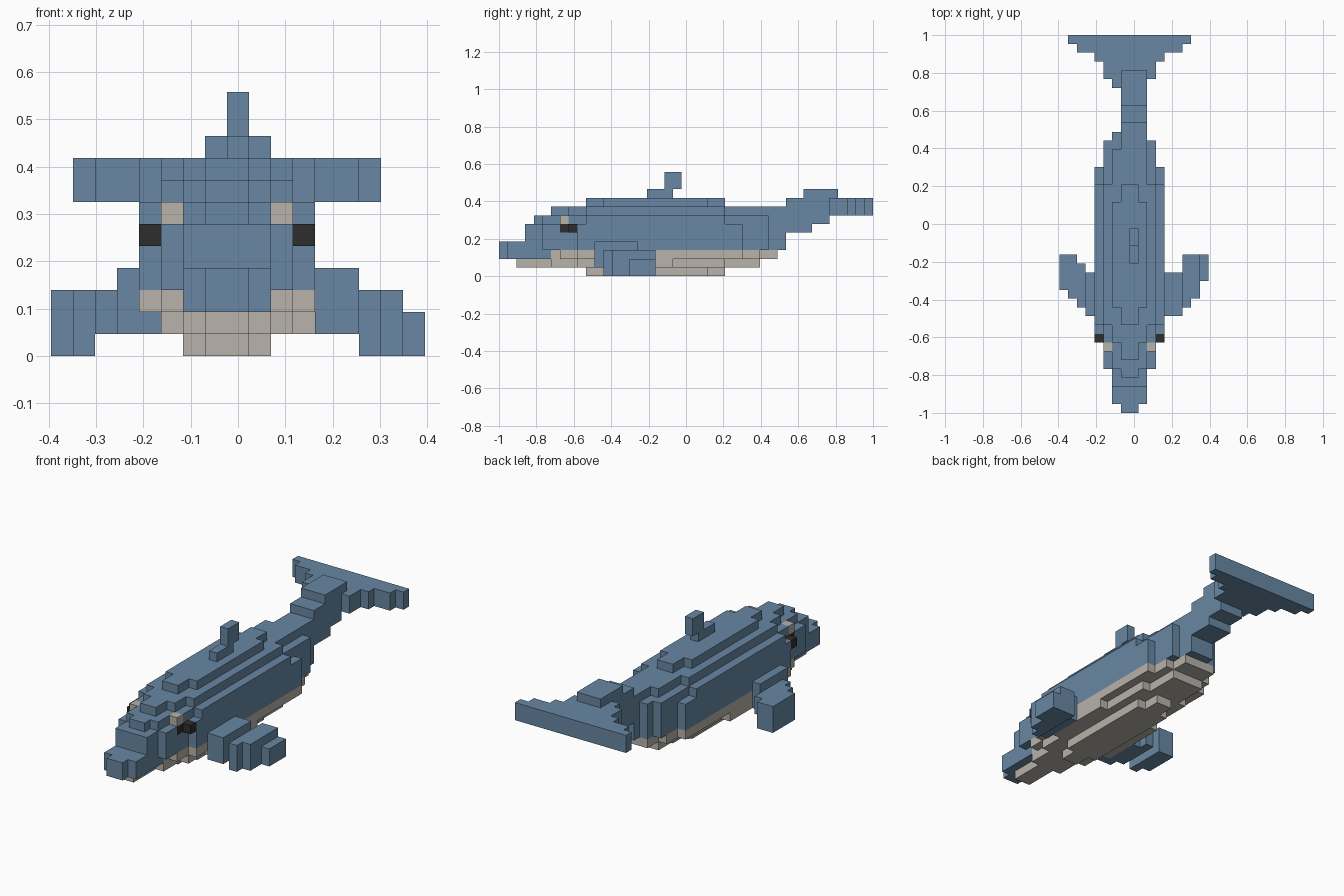
import bpy
import bmesh
from mathutils import Vector

if "Cube" in bpy.data.objects:
    bpy.data.objects.remove(bpy.data.objects["Cube"], do_unlink=True)

U = 2 / 43  # size of one block


def material(name, rgb):
    m = bpy.data.materials.new(name)
    m.use_nodes = True
    m.diffuse_color = (*rgb, 1)
    m.node_tree.nodes["Principled BSDF"].inputs["Base Color"].default_value = (*rgb, 1)
    return m


BLUE = material("slate blue", (0.138, 0.242, 0.367))
CREAM = material("warm cream", (0.48, 0.445, 0.402))
BLACK = material("eye black", (0.026, 0.026, 0.026))

cells = {}  # block position -> part name
parts = {}  # part name -> material


def fill(part, xs, ys, zs, mat=BLUE):
    """Fill a box of blocks; a later part replaces an earlier one."""
    parts[part] = mat
    for x in range(*xs):
        for y in range(*ys):
            for z in range(*zs):
                cells[x, y, z] = part


def layer(part, zs, spans, mat=BLUE):
    """Stack centred spans (half width, front, back), widest in the middle."""
    for half, front, back in spans:
        fill(part, (8 - half, 8 + half), (front, back), zs, mat)


# Body: stepped layers from the chin upward
layer("body", (3, 4), [(3, 5, 31), (4, 9, 28), (2, 3, 32)])
layer("body", (4, 6), [(2, 3, 32), (3, 5, 31), (4, 9, 28)])
layer("body", (6, 7), [(1, 4, 32), (2, 5, 32), (3, 7, 31), (4, 10, 26)])
layer("body", (7, 8), [(1, 6, 31), (2, 8, 30), (3, 10, 26)])
layer("body", (8, 9), [(1, 10, 26), (2, 12, 24)])

# Belly: light underside
layer("belly", (2, 3), [(2, 6, 32), (3, 7, 30), (4, 9, 28)], CREAM)
layer("belly", (1, 2), [(1, 2, 30), (2, 6, 30), (3, 9, 26), (4, 12, 20)], CREAM)
layer("belly", (0, 1), [(1, 10, 26), (2, 12, 24)], CREAM)

# Snout
layer("snout", (2, 4), [(1, 0, 6), (2, 1, 6)])

# Eyes with a light patch above
for inner, outer in ((5, 4), (10, 11)):
    fill("eye", (inner, inner + 1), (7, 8), (5, 6), BLACK)
    fill("eye", (outer, outer + 1), (8, 9), (5, 6), BLACK)
    fill("eye_patch", (inner, inner + 1), (7, 8), (6, 7), CREAM)

# Tail stem rising to the flukes
fill("tail_stem", (7, 10), (30, 33), (3, 8))
for front, back, low, high in ((33, 36, 5, 9), (36, 38, 6, 9), (38, 40, 7, 9), (35, 39, 9, 10)):
    fill("tail_stem", (7, 10), (front, back), (low, high))

# Flukes
layer("flukes", (7, 9), [(2, 37, 43), (3, 38, 43), (4, 40, 43), (6, 41, 43), (7, 42, 43)])

# Dorsal fin
fill("dorsal_fin", (8, 9), (17, 20), (9, 10))
fill("dorsal_fin", (8, 9), (19, 21), (10, 12))

# Flippers: columns from the root to the tip
for x, ys, zs in ((4, (11, 16), (1, 4)), (3, (11, 16), (1, 4)), (2, (12, 17), (1, 3)),
                  (1, (13, 18), (0, 3)), (0, (14, 18), (0, 3))):
    for part in ("right_flipper",):
        for y in range(*ys):
            for z in range(*zs):
                if (x, y, z) not in cells:
                    fill(part, (x, x + 1), (y, y + 1), (z, z + 1))
for x, ys, zs in ((12, (11, 16), (1, 4)), (13, (11, 16), (1, 4)), (14, (12, 18), (0, 3)),
                  (15, (13, 18), (0, 3)), (16, (15, 18), (0, 2))):
    fill("left_flipper", (x, x + 1), ys, zs)

# Turn each part into a mesh of its exposed block faces
AXES = [Vector(v) for v in ((1, 0, 0), (0, 1, 0), (0, 0, 1))]
for part, mat in parts.items():
    bm = bmesh.new()
    for cell in [c for c, p in cells.items() if p == part]:
        middle = Vector(cell) + Vector((0.5, 0.5, 0.5))
        for a in range(3):
            for sign in (1, -1):
                n = AXES[a] * sign
                if tuple(int(v) for v in Vector(cell) + n) in cells:
                    continue
                s, t = AXES[(a + 1) % 3], AXES[(a + 2) % 3] * sign
                corners = [middle + (n + s * i + t * j) / 2
                           for i, j in ((-1, -1), (1, -1), (1, 1), (-1, 1))]
                bm.faces.new([bm.verts.new(((c.x - 8.5) * U, c.y * U - 1, c.z * U))
                              for c in corners])
    bmesh.ops.remove_doubles(bm, verts=bm.verts, dist=U / 100)
    bmesh.ops.dissolve_limit(bm, angle_limit=0.01, verts=bm.verts, edges=bm.edges)
    mesh = bpy.data.meshes.new(part)
    bm.to_mesh(mesh)
    bm.free()
    mesh.materials.append(mat)
    bpy.context.collection.objects.link(bpy.data.objects.new(part, mesh))
